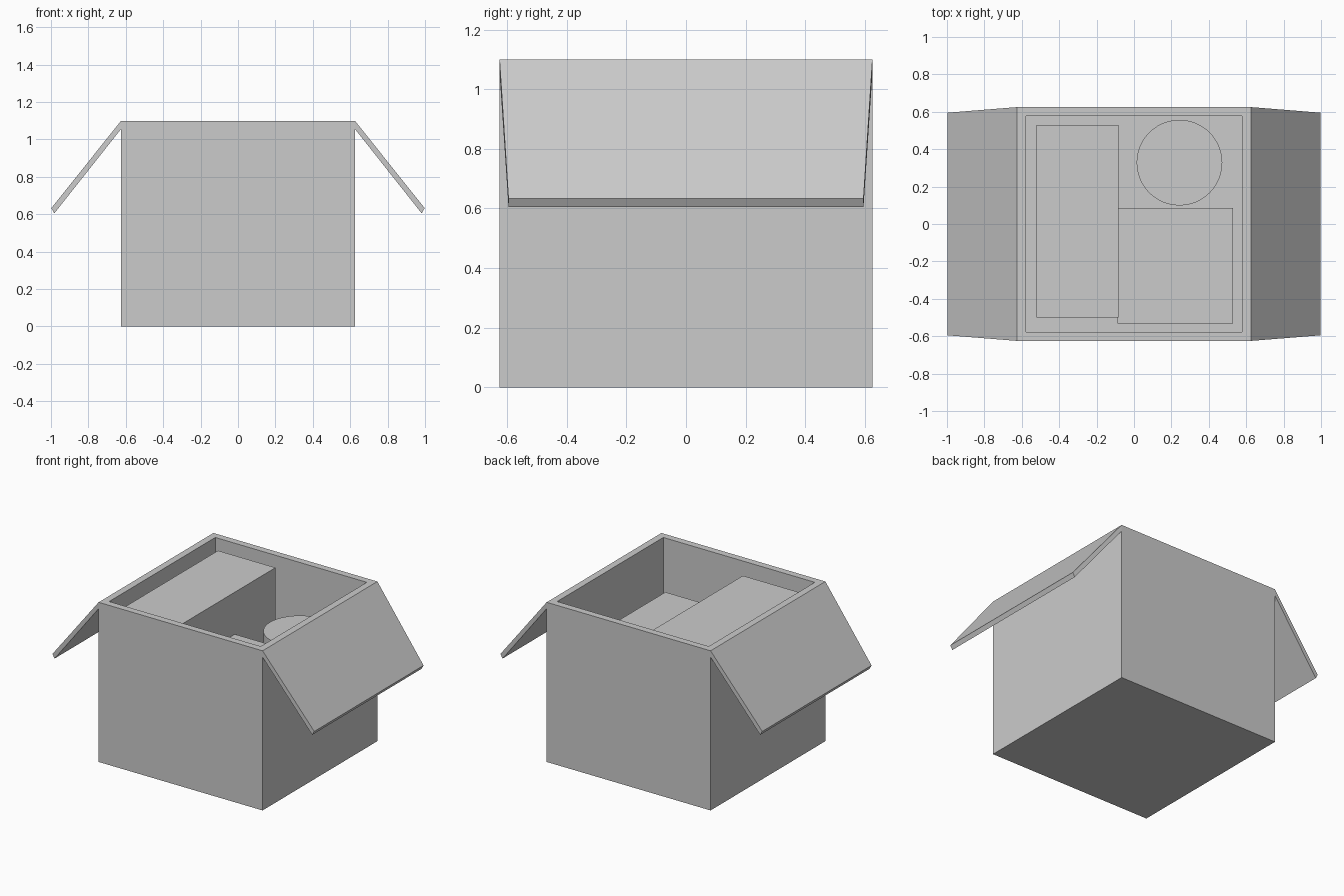
import bpy, bmesh

if "Cube" in bpy.data.objects:
    bpy.data.objects.remove(bpy.data.objects["Cube"])

def mesh_object(name, bm):
    bmesh.ops.recalc_face_normals(bm, faces=bm.faces[:])
    me = bpy.data.meshes.new(name)
    bm.to_mesh(me)
    bm.free()
    ob = bpy.data.objects.new(name, me)
    bpy.context.collection.objects.link(ob)
    return ob

def cuboid(bm, lo, hi):
    verts = bmesh.ops.create_cube(bm, size=1)["verts"]
    for v in verts:
        for i in range(3):
            v.co[i] = hi[i] if v.co[i] > 0 else lo[i]
    return verts

def block(name, lo, hi):
    bm = bmesh.new()
    cuboid(bm, lo, hi)
    return mesh_object(name, bm)

HALF, TOP, WALL = 0.625, 1.1, 0.067
FLOOR = WALL

# Open carton: inset the top face and push it down to the floor
bm = bmesh.new()
cuboid(bm, (-HALF, -HALF, 0), (HALF, HALF, TOP))
bm.normal_update()
lid = max(bm.faces, key=lambda f: f.calc_center_median().z)
bmesh.ops.inset_region(bm, faces=[lid], thickness=WALL)
inner = bmesh.ops.extrude_face_region(bm, geom=[lid])
bmesh.ops.delete(bm, geom=[lid], context='FACES_ONLY')
for v in inner["geom"]:
    if isinstance(v, bmesh.types.BMVert):
        v.co.z = FLOOR
mesh_object("carton", bm)

# Folded-down flaps: slanted profile, narrower at the free end
profile = [(HALF, TOP, HALF), (0.998, 0.633, 0.595),
           (0.982, 0.605, 0.595), (HALF, 1.056, HALF)]
for side, label in ((1, "right"), (-1, "left")):
    bm = bmesh.new()
    front = [bm.verts.new((side * x, -w, z)) for x, z, w in profile]
    back = [bm.verts.new((side * x, w, z)) for x, z, w in profile]
    bm.faces.new(front)
    bm.faces.new(back)
    for i in range(4):
        j = (i + 1) % 4
        bm.faces.new((front[i], front[j], back[j], back[i]))
    mesh_object(label + "_flap", bm)

# Contents
block("tall_package", (-0.522, -0.5, FLOOR), (-0.084, 0.528, 1.043))
block("low_package", (-0.089, -0.533, FLOOR), (0.53, 0.086, 0.753))
bpy.ops.mesh.primitive_cylinder_add(vertices=48, radius=0.229, depth=0.77 - FLOOR,
                                    location=(0.243, 0.328, (0.77 + FLOOR) / 2))
bpy.context.object.name = "round_canister"
bpy.ops.object.shade_smooth_by_angle()
